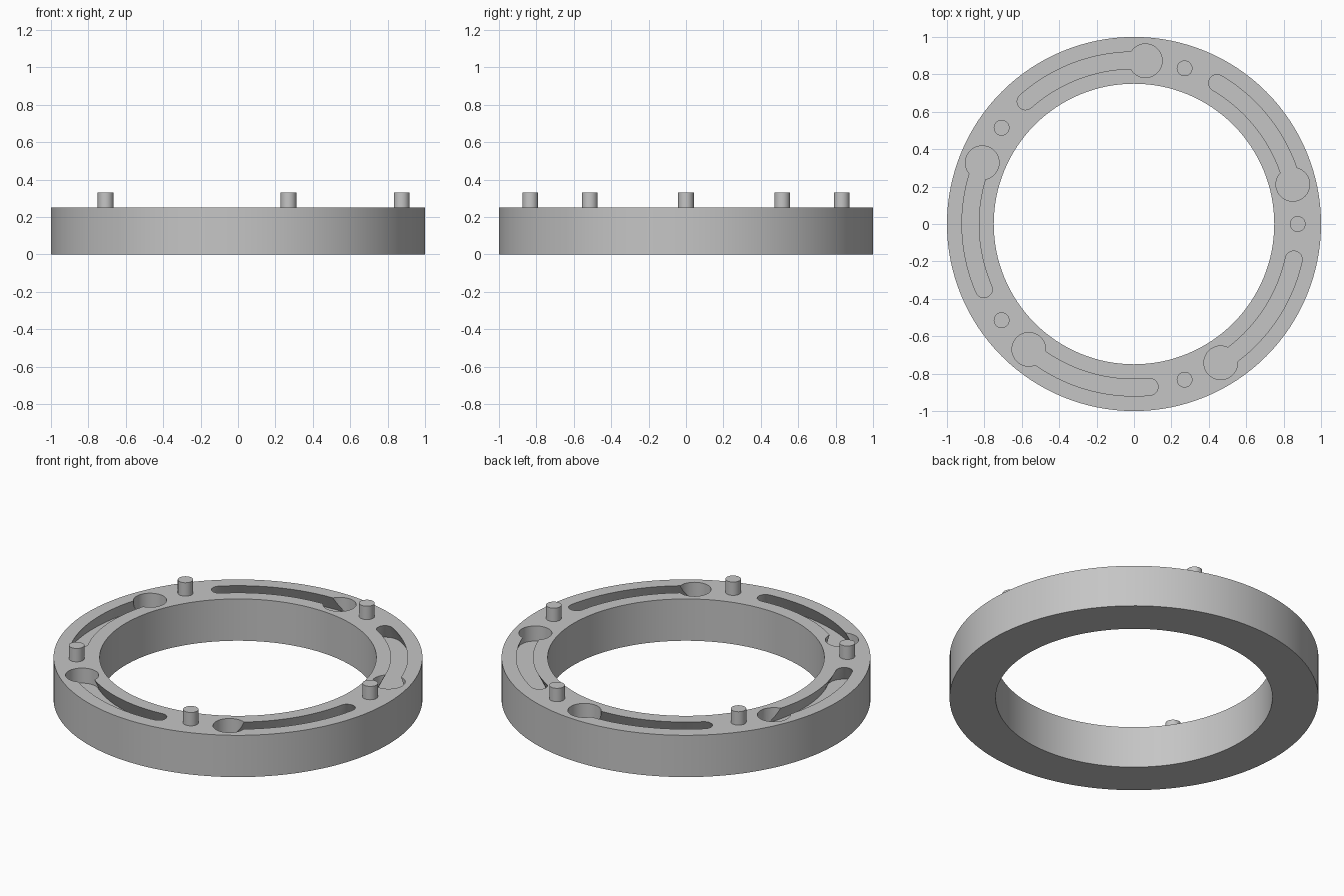
import bpy, bmesh
from math import radians, cos, sin, pi

if "Cube" in bpy.data.objects:
    bpy.data.objects.remove(bpy.data.objects["Cube"], do_unlink=True)

OUTER, INNER, HEIGHT = 1.0, 0.75, 0.25
MID = 0.875           # radius of the circle carrying pegs and slots
COUNT = 5             # repeats around the ring
HOLE_ANGLE, SLOT_END = radians(14), radians(59.5)
DEPTH, LIP = 0.09, 0.03

grey = bpy.data.materials.new("plain_grey")
grey.use_nodes = True
colour = (0.56, 0.56, 0.56, 1)
grey.diffuse_color = colour
grey.node_tree.nodes["Principled BSDF"].inputs["Base Color"].default_value = colour


def polar(radius, angle, z):
    return (radius * cos(angle), radius * sin(angle), z)


def loft(bm, loops, closed=False):
    """Bridge equal-length point loops, capping the ends unless closed."""
    rings = [[bm.verts.new(p) for p in loop] for loop in loops]
    pairs = list(zip(rings, rings[1:]))
    if closed:
        pairs.append((rings[-1], rings[0]))
    else:
        bm.faces.new(rings[0])
        bm.faces.new(rings[-1])
    for a, b in pairs:
        for i in range(len(a)):
            j = (i + 1) % len(a)
            bm.faces.new((a[i], a[j], b[j], b[i]))


def make_object(name, bm):
    bmesh.ops.recalc_face_normals(bm, faces=bm.faces)
    mesh = bpy.data.meshes.new(name)
    bm.to_mesh(mesh)
    bm.free()
    mesh.materials.append(grey)
    obj = bpy.data.objects.new(name, mesh)
    bpy.context.collection.objects.link(obj)
    return obj


def circle(radius, angle, z, segments=40):
    cx, cy, _ = polar(MID, angle, z)
    return [(cx + radius * cos(2 * pi * i / segments),
             cy + radius * sin(2 * pi * i / segments), z) for i in range(segments)]


def slot_outline(half, start, end, z, arc=24, cap=12):
    """Curved slot with rounded ends."""
    points = []
    for i in range(arc + 1):
        points.append(polar(MID + half, start + (end - start) * i / arc, z))
    for centre, turn in ((end, 0), (start, pi)):
        cx, cy, _ = polar(MID, centre, z)
        for i in range(1, cap):
            a = centre + turn + pi * i / cap
            points.append((cx + half * cos(a), cy + half * sin(a), z))
        if turn == 0:
            for i in range(arc + 1):
                points.append(polar(MID - half, end + (start - end) * i / arc, z))
    return points


def select_only(obj):
    bpy.ops.object.select_all(action='DESELECT')
    obj.select_set(True)
    bpy.context.view_layer.objects.active = obj


def cut(target, cutter):
    cutter.hide_render = True
    mod = target.modifiers.new("cut", 'BOOLEAN')
    mod.operation, mod.solver, mod.object = 'DIFFERENCE', 'EXACT', cutter
    select_only(target)
    bpy.ops.object.modifier_apply(modifier=mod.name)
    bpy.data.objects.remove(cutter, do_unlink=True)


# Ring body
bm = bmesh.new()
profile = ((OUTER, 0), (OUTER, HEIGHT), (INNER, HEIGHT), (INNER, 0))
loft(bm, [[polar(r, 2 * pi * i / 128, z) for i in range(128)] for r, z in profile], closed=True)
ring = make_object("ring_body", bm)

# Undercut slots that widen downwards, and round entry holes
slots, holes = bmesh.new(), bmesh.new()
top_half, floor_half = 0.045, 0.0895
slope = (floor_half - top_half) / DEPTH
for k in range(COUNT):
    turn = 2 * pi * k / COUNT
    start, end = HOLE_ANGLE + turn, SLOT_END + turn
    loft(slots, [slot_outline(floor_half, start, end, HEIGHT - DEPTH),
                 slot_outline(top_half - slope * LIP, start, end, HEIGHT + LIP)])
    loft(holes, [circle(0.09, start, HEIGHT - DEPTH - 0.0005),
                 circle(0.09, start, HEIGHT + LIP)])
cut(ring, make_object("slot_cutter", slots))
cut(ring, make_object("hole_cutter", holes))

# Locating pegs
parts = [ring]
for k in range(COUNT):
    bm = bmesh.new()
    angle = 2 * pi * k / COUNT
    loft(bm, [circle(0.042, angle, HEIGHT - 0.01, 32), circle(0.042, angle, 0.33, 32)])
    parts.append(make_object(f"peg_{k + 1}", bm))

for part in parts:
    select_only(part)
    bpy.ops.object.shade_smooth_by_angle(angle=radians(25))
